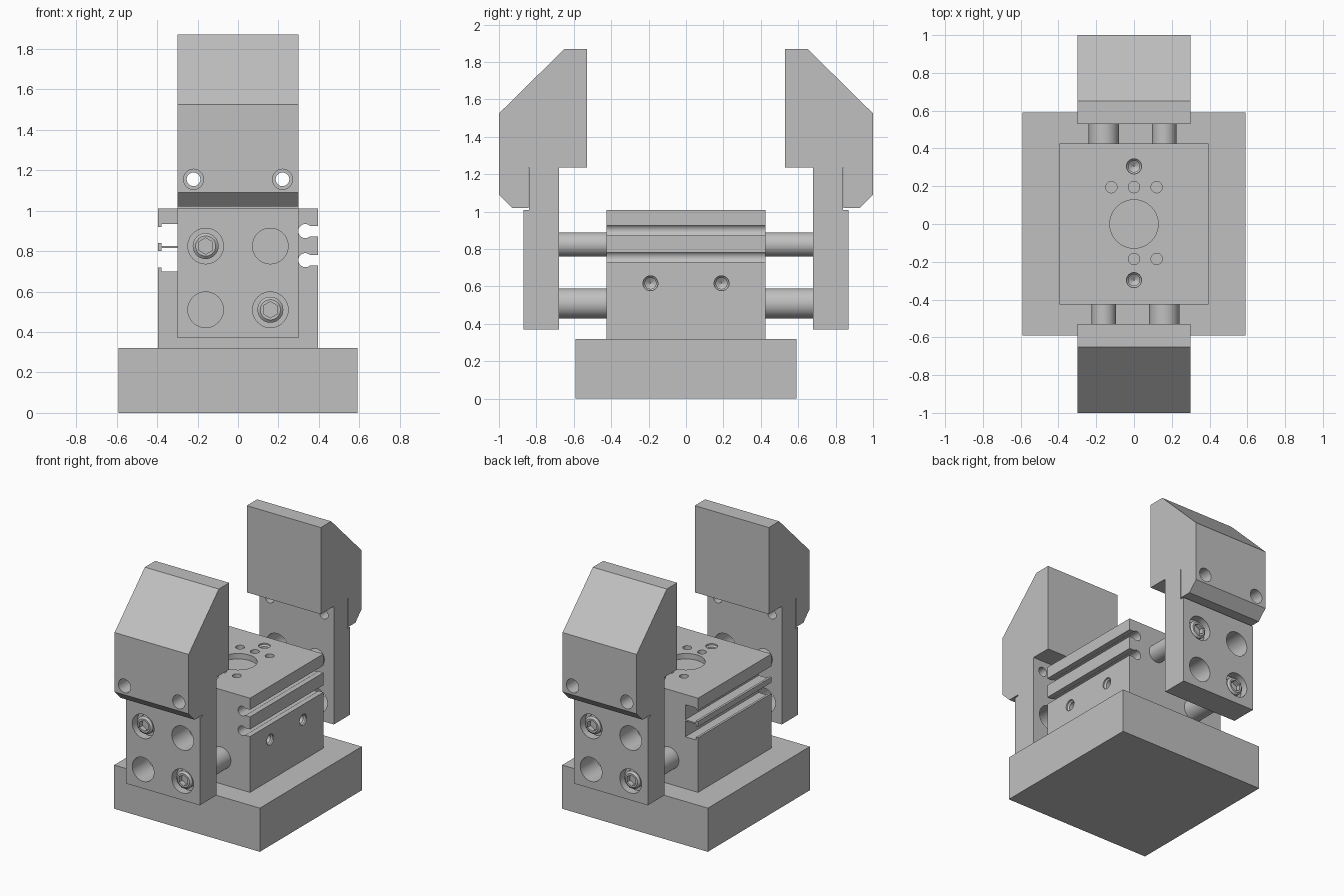
import bpy, bmesh
from math import cos, sin, pi, radians
from mathutils import Vector

cube = bpy.data.objects.get("Cube")
if cube:
    bpy.data.objects.remove(cube, do_unlink=True)

steel = bpy.data.materials.new("light_grey_metal")
steel.use_nodes = True
GREY = (0.53, 0.53, 0.53, 1)
steel.diffuse_color = GREY
steel.node_tree.nodes["Principled BSDF"].inputs["Base Color"].default_value = GREY

parts = []
IN_Y, IN_X, DOWN = Vector((0, 1, 0)), Vector((-1, 0, 0)), Vector((0, 0, -1))


def finish(name, bm):
    bmesh.ops.recalc_face_normals(bm, faces=bm.faces[:])
    mesh = bpy.data.meshes.new(name)
    bm.to_mesh(mesh)
    bm.free()
    mesh.materials.append(steel)
    obj = bpy.data.objects.new(name, mesh)
    bpy.context.scene.collection.objects.link(obj)
    parts.append(obj)
    return obj


def extrude(name, points, direction):
    """Extrude a closed outline along a direction."""
    bm = bmesh.new()
    face = bm.faces.new([bm.verts.new(p) for p in points])
    new = bmesh.ops.extrude_face_region(bm, geom=[face])["geom"]
    bmesh.ops.translate(bm, vec=direction, verts=[v for v in new if isinstance(v, bmesh.types.BMVert)])
    return finish(name, bm)


def turn(bm, origin, axis, profile, sides=40):
    """Add a turned solid: profile holds (radius, distance along axis)."""
    up = Vector((0, 1, 0)) if abs(axis.z) > 0.5 else Vector((0, 0, 1))
    side = axis.cross(up)
    rings = []
    for r, t in profile:
        rings.append([bm.verts.new(Vector(origin) + axis * t + (up * cos(a) + side * sin(a)) * r)
                      for a in (2 * pi * i / sides for i in range(sides))])
    for a, b in zip(rings, rings[1:]):
        for i in range(sides):
            j = (i + 1) % sides
            bm.faces.new((a[i], a[j], b[j], b[i]))
    bm.faces.new(rings[0])
    bm.faces.new(rings[-1])


def plain(r, depth):
    return [(r, -0.02), (r, depth)]


def drilled(r, depth):
    return [(r, -0.02), (r, 0.01), (r * 0.75, 0.02), (r * 0.75, depth), (0.002, depth + 0.02)]


def cut(obj, holes):
    """Subtract turned holes, each (origin, axis, profile, sides)."""
    bm = bmesh.new()
    for hole in holes:
        turn(bm, *hole)
    cutter = finish("cutter", bm)
    cutter.hide_render = True
    mod = obj.modifiers.new("holes", 'BOOLEAN')
    mod.operation, mod.solver, mod.object = 'DIFFERENCE', 'EXACT', cutter
    bpy.context.view_layer.objects.active = obj
    bpy.ops.object.modifier_apply(modifier=mod.name)
    parts.remove(cutter)
    bpy.data.objects.remove(cutter, do_unlink=True)


# Base block
W = 0.59
extrude("base_block", [(-W, -W, 0), (W, -W, 0), (W, W, 0), (-W, W, 0)], (0, 0, 0.32))

# Body with keyhole slots on the left and T-slots on the right
BX, BY, TOP = 0.395, 0.425, 1.01
outline = [(-BX, 0.32), (BX, 0.32)]
for zc in (0.755, 0.899):
    half, r, xc = 0.026, 0.035, 0.333
    outline.append((BX, zc - half))
    start = radians(-48)
    for i in range(17):
        a = start - (2 * pi - 2 * radians(48)) * i / 16
        outline.append((xc + r * cos(a), zc + r * sin(a)))
    outline.append((BX, zc + half))
outline += [(BX, TOP), (-BX, TOP)]
LIP, FLOOR = -0.378, -0.292
for hi, lo, lip_hi, lip_lo in ((0.935, 0.825, 0.92, 0.84), (0.815, 0.70, 0.80, 0.72)):
    outline += [(-BX, lip_hi), (LIP, lip_hi), (LIP, hi), (FLOOR, hi),
                (FLOOR, lo), (LIP, lo), (LIP, lip_lo), (-BX, lip_lo)]
body = extrude("body", [(x, -BY, z) for x, z in outline], (0, 2 * BY, 0))

holes = [((0, 0, TOP), DOWN, plain(0.128, 0.04), 48)]
for x, y in ((-0.12, 0.195), (0, 0.195), (0.12, 0.195), (0, -0.185), (0.12, -0.185)):
    holes.append(((x, y, TOP), DOWN, plain(0.03, 0.07), 24))
for y in (-0.297, 0.305):
    holes.append(((0, y, TOP), DOWN, drilled(0.04, 0.1), 24))
for y in (-0.19, 0.19):
    holes.append(((BX, y, 0.617), IN_X, drilled(0.04, 0.1), 24))
cut(body, holes)

# One jaw assembly at the front
JX, UP, LOW, RX = 0.30, 0.825, 0.51, 0.16
FACE, INNER, SEAT = -0.87, -0.68, 0.06
carrier_side = [(FACE, 0.37), (INNER, 0.37), (INNER, 1.235), (-0.84, 1.235), (-0.84, 1.01), (FACE, 1.01)]
carrier = extrude("front_jaw_carrier", [(-JX, y, z) for y, z in carrier_side], (2 * JX, 0, 0))
finger_side = [(-1, 1.525), (-0.65, 1.87), (-0.53, 1.87), (-0.53, 1.235),
               (-0.842, 1.235), (-0.842, 1.02), (-0.93, 1.02), (-1, 1.09)]
finger = extrude("front_jaw_finger", [(-JX, y, z) for y, z in finger_side], (2 * JX, 0, 0))

mounts = [(x, 1.155) for x in (-0.22, 0.22)]
screws = [(-RX, UP, 0.064), (RX, LOW, 0.08)]
cut(carrier, [((x, FACE, z), IN_Y, plain(0.088, 0.3), 40) for x, z in ((RX, UP), (-RX, LOW))]
    + [((x, FACE, z), IN_Y, plain(0.088, SEAT), 40) for x, z, r in screws]
    + [((x, FACE, z), IN_Y, plain(0.034, 0.3), 24) for x, z in mounts])
cut(finger, [((x, -1, z), IN_Y, plain(0.05, 0.3), 24) for x, z in mounts])

jaw = [carrier, finger]
for tag, (x, z, r) in zip(("upper", "lower"), screws):
    # Guide rod
    bm = bmesh.new()
    turn(bm, (x, INNER - 0.01, z), IN_Y, [(r, 0), (r, 0.3)])
    jaw.append(finish(f"front_{tag}_guide_rod", bm))
    # Socket head screw
    bm = bmesh.new()
    turn(bm, (x, FACE + 0.01, z), IN_Y, [(0.05, 0), (0.064, 0.012), (0.064, SEAT)])
    head = finish(f"front_{tag}_screw", bm)
    cut(head, [((x, FACE + 0.01, z), IN_Y, plain(0.04, 0.035), 6)])
    jaw.append(head)

# Opposite jaw assembly, turned half a revolution
for obj in jaw:
    twin = obj.copy()
    twin.name = obj.name.replace("front", "back")
    twin.rotation_euler.z = pi
    bpy.context.scene.collection.objects.link(twin)

bpy.ops.object.select_all(action='DESELECT')
for obj in parts:
    obj.select_set(True)
bpy.context.view_layer.objects.active = body
bpy.ops.object.shade_smooth_by_angle(angle=radians(30))
